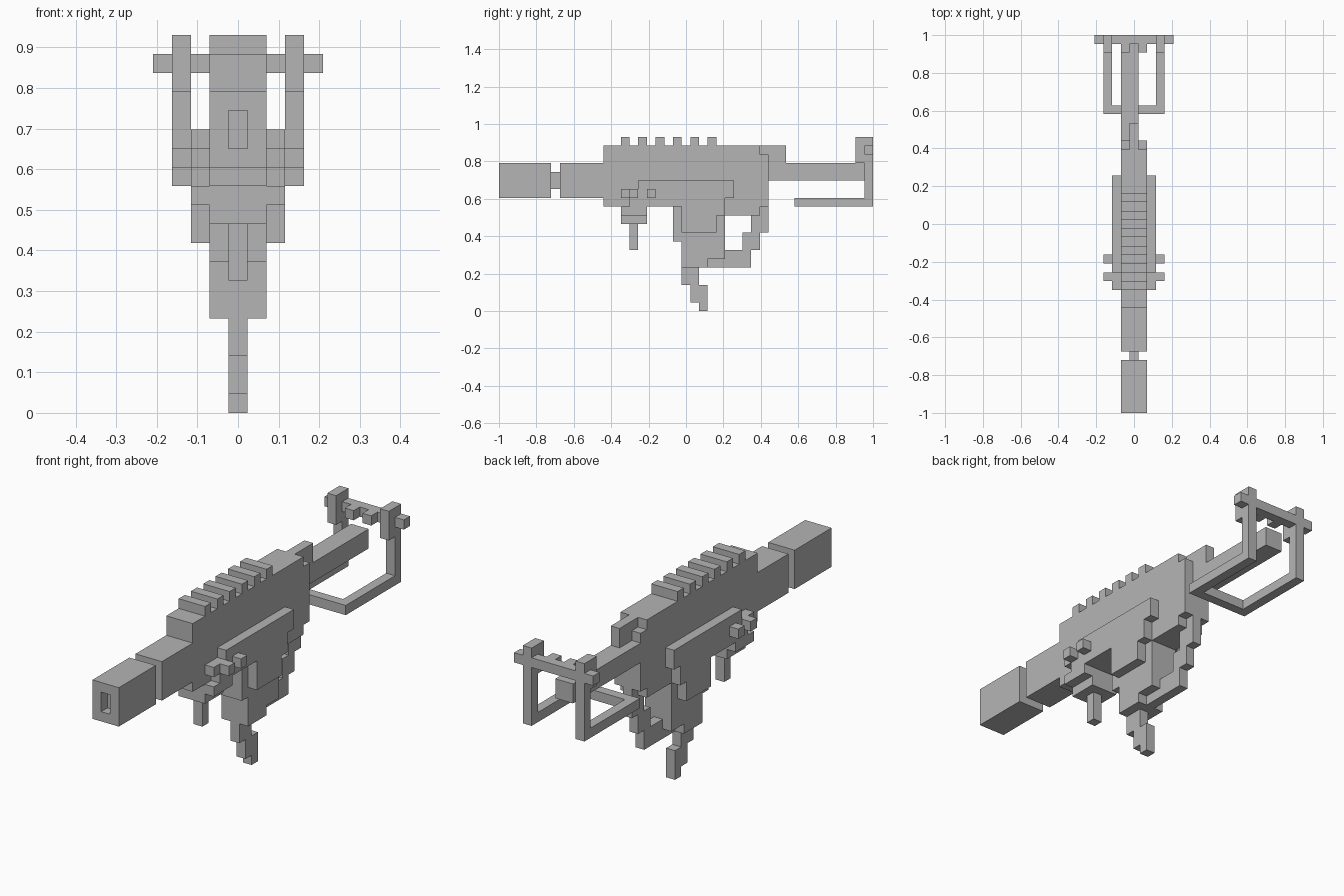
import bpy
import bmesh
from mathutils import Vector

old = bpy.data.objects.get("Cube")
if old:
    bpy.data.objects.remove(old, do_unlink=True)

U = 2 / 43  # one block

grey = bpy.data.materials.new("plain grey")
grey.use_nodes = True
COLOUR = (0.46, 0.46, 0.46, 1)
grey.diffuse_color = COLOUR
grey.node_tree.nodes["Principled BSDF"].inputs["Base Color"].default_value = COLOUR


def finish(name, bm):
    bmesh.ops.recalc_face_normals(bm, faces=bm.faces)
    mesh = bpy.data.meshes.new(name)
    bm.to_mesh(mesh)
    bm.free()
    mesh.materials.append(grey)
    obj = bpy.data.objects.new(name, mesh)
    bpy.context.collection.objects.link(obj)
    return obj


def prism(name, profile, x0, x1, hollow=False):
    """Side profile in blocks (from the muzzle, from the ground), extruded across x."""
    bm = bmesh.new()
    face = bm.faces.new([bm.verts.new((x0 * U, j * U - 1, k * U)) for j, k in profile])
    ext = bmesh.ops.extrude_face_region(bm, geom=[face])["geom"]
    verts = [v for v in ext if isinstance(v, bmesh.types.BMVert)]
    bmesh.ops.translate(bm, verts=verts, vec=((x1 - x0) * U, 0, 0))
    bmesh.ops.recalc_face_normals(bm, faces=bm.faces)
    if hollow:
        # recessed bore in the front face
        bm.normal_update()
        front = min(bm.faces, key=lambda f: f.calc_center_median().y)
        bmesh.ops.inset_region(bm, faces=[front], thickness=U, use_even_offset=True)
        bore = bmesh.ops.extrude_discrete_faces(bm, faces=[front])["faces"][0]
        bmesh.ops.translate(bm, verts=bore.verts, vec=Vector((0, U, 0)))
    return finish(name, bm)


def box(name, x0, x1, j0, j1, k0, k1, hollow=False):
    return prism(name, [(j0, k0), (j1, k0), (j1, k1), (j0, k1)], x0, x1, hollow)


def pair(name, profile, x0, x1):
    prism("left_" + name, profile, x0, x1)
    prism("right_" + name, profile, -x1, -x0)


def rect(j0, j1, k0, k1):
    return [(j0, k0), (j1, k0), (j1, k1), (j0, k1)]


# Barrel
box("muzzle", -1.5, 1.5, 0, 6, 13, 17, hollow=True)
box("muzzle_neck", -.5, .5, 6, 7, 14, 16)
box("barrel", -1.5, 1.5, 7, 12, 13, 17)

# Receiver with toothed top rail and magazine housing
teeth = []
for j in range(24, 13, -2):
    teeth += [(j + 1, 19), (j + 1, 20), (j, 20), (j, 19)]
prism("receiver", [(12, 12), (20, 12), (20, 8), (21, 8), (21, 5), (24, 5), (24, 6),
                   (26, 6), (26, 11), (30, 11), (30, 12), (31, 12), (31, 18),
                   (30, 18), (30, 19)] + teeth + [(12, 19)], -1.5, 1.5)
prism("rear_ridge", [(30, 18), (31, 18), (31, 17), (33, 17), (33, 19), (30, 19)], -.5, .5)

# Side plates and pegs
pair("side_plate", [(14, 13), (15, 13), (15, 12), (21, 12), (21, 9), (25, 9), (25, 11),
                    (26, 11), (26, 13), (27, 13), (27, 15), (16, 15), (16, 14), (14, 14)],
     1.5, 2.5)
for j in (15, 17):
    pair("peg", rect(j, j + 1, 13, 14), 2.5, 3.5)

# Front grip
box("front_grip_plate", -2.5, 2.5, 14, 17, 11, 12)
box("front_grip_base", -1.5, 1.5, 14, 17, 10, 11)
box("front_grip_handle", -.5, .5, 15, 16, 7, 10)

# Stepped tail below the housing and rear guard
prism("lower_tail", [(21, 5), (21, 3), (22, 3), (22, 1), (23, 1), (23, 0), (24, 0),
                     (24, 3), (23, 3), (23, 5)], -.5, .5)
prism("rear_guard", [(24, 5), (29, 5), (29, 7), (30, 7), (30, 9), (31, 9), (31, 12),
                     (30, 12), (30, 11), (29, 11), (29, 9), (28, 9), (28, 7),
                     (26, 7), (26, 6), (24, 6)], -.5, .5)

# Stock rail and shoulder frame
box("stock_rail", -1.5, .5, 31, 42, 15, 17)
pair("frame_side", [(34, 12), (43, 12), (43, 20), (41, 20), (41, 17), (42, 17),
                    (42, 13), (34, 13)], 2.5, 3.5)
box("frame_front_bar", -2.5, 2.5, 34, 35, 12, 13)
box("frame_rear_bar", -2.5, 2.5, 42, 43, 18, 19)
pair("frame_bar_end", rect(42, 43, 18, 19), 3.5, 4.5)
pair("rear_bar_stud", rect(41, 42, 18, 19), .5, 1.5)
